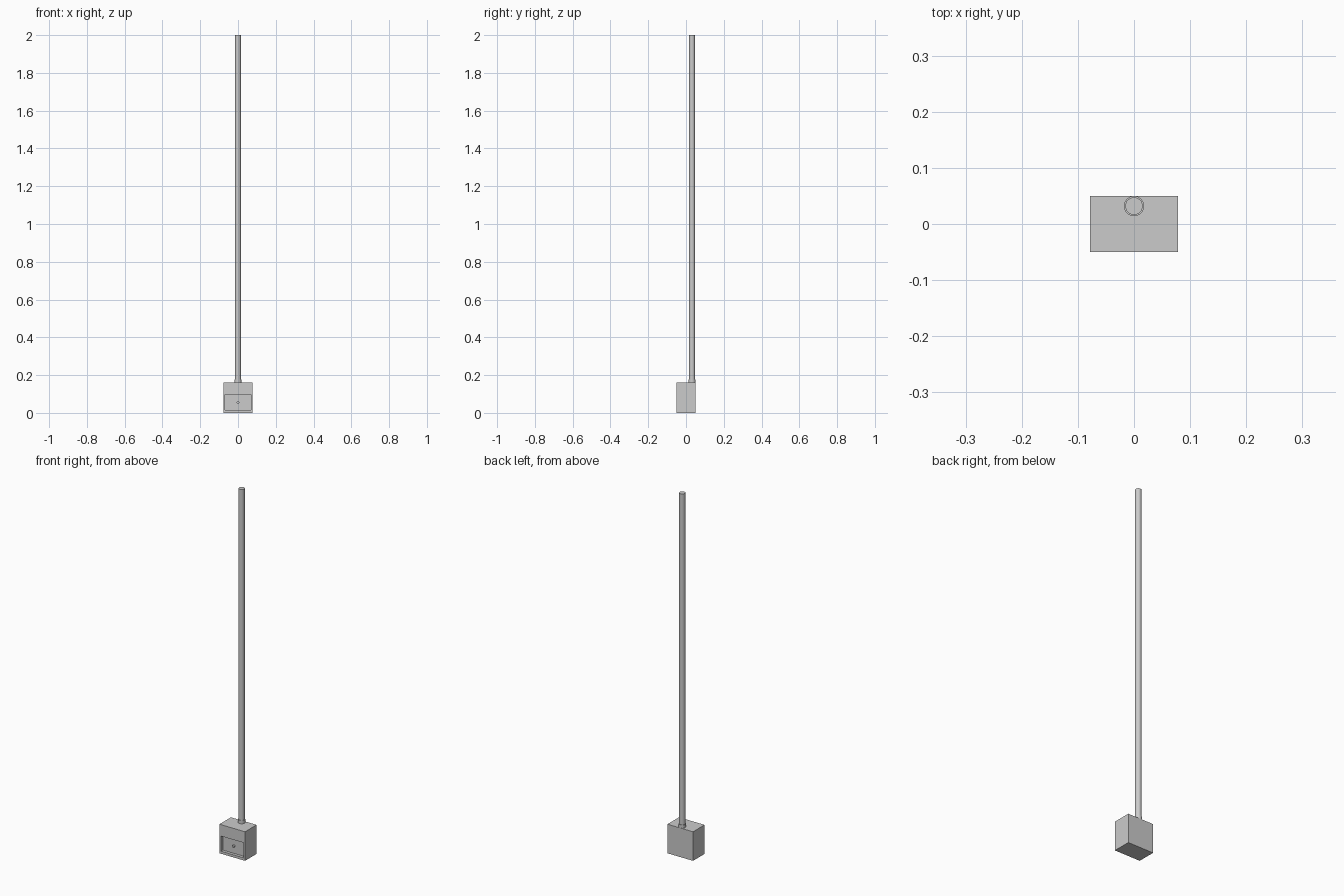
import bpy, bmesh, math

if "Cube" in bpy.data.objects:
    bpy.data.objects.remove(bpy.data.objects["Cube"])

W, D, H = 0.156, 0.10, 0.16
PIPE_Y = 0.032


def box(name, x0, x1, y0, y1, z0, z1):
    bpy.ops.mesh.primitive_cube_add(size=1, location=((x0 + x1) / 2, (y0 + y1) / 2, (z0 + z1) / 2))
    ob = bpy.context.object
    ob.name = name
    ob.scale = (x1 - x0, y1 - y0, z1 - z0)
    bpy.ops.object.transform_apply(location=False, rotation=False, scale=True)
    return ob


def cylinder(name, radius, depth, loc, rot=(0, 0, 0), sides=32):
    bpy.ops.mesh.primitive_cylinder_add(vertices=sides, radius=radius, depth=depth, location=loc, rotation=rot)
    ob = bpy.context.object
    ob.name = name
    bpy.ops.object.shade_smooth_by_angle(angle=math.radians(35))
    return ob


# Base box with a recessed front panel
base = box("base_box", -W / 2, W / 2, -D / 2, D / 2, 0, H)
bm = bmesh.new()
bm.from_mesh(base.data)
front = min(bm.faces, key=lambda f: f.calc_center_median().y)
bmesh.ops.inset_region(bm, faces=[front], thickness=0.01)
for v in front.verts:
    v.co.x = math.copysign(0.068, v.co.x)
    v.co.z = (0.097 if v.co.z > 0 else 0.014) - H / 2
bmesh.ops.inset_region(bm, faces=[front], thickness=0.0, depth=-0.016)
bm.to_mesh(base.data)
bm.free()

# Small round knob inside the recess
cylinder("panel_knob", 0.007, 0.010, (0, -D / 2 + 0.012, 0.055), (math.pi / 2, 0, 0), 24)

# Collar and tall pipe
cylinder("pipe_collar", 0.018, 0.018, (0, PIPE_Y, H + 0.009))
cylinder("tall_pipe", 0.0155, 2.0 - H, (0, PIPE_Y, (2.0 + H) / 2))
